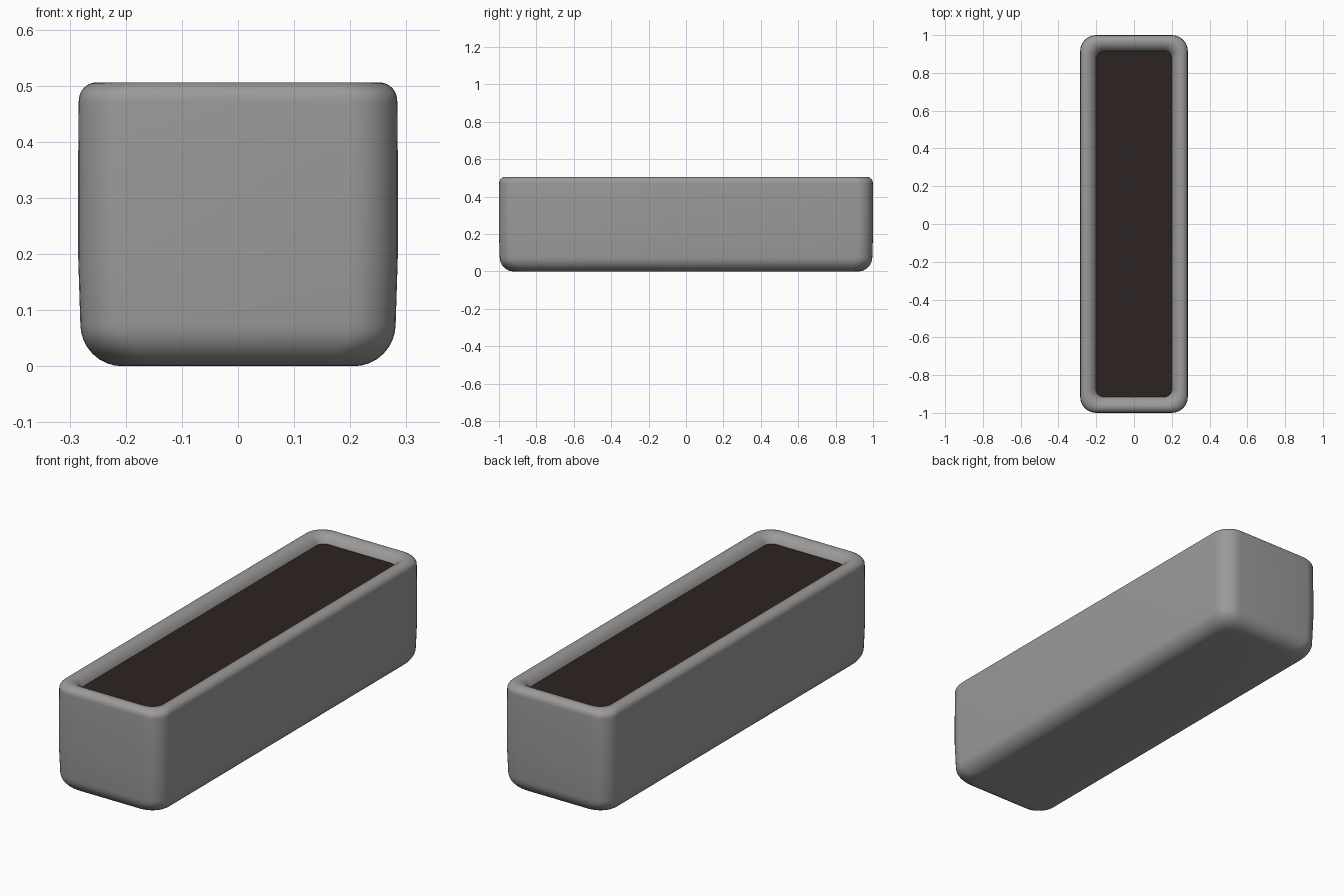
import bpy, bmesh, math

if "Cube" in bpy.data.objects:
    bpy.data.objects.remove(bpy.data.objects["Cube"])

HX, HY = 0.285, 1.0


def material(name, color):
    m = bpy.data.materials.new(name)
    m.diffuse_color = (*color, 1)
    m.use_nodes = True
    m.node_tree.nodes["Principled BSDF"].inputs["Base Color"].default_value = m.diffuse_color
    return m


def rounded_ring(bm, inset, z, radius, seg=8):
    """Rounded rectangle loop of vertices, inset from the outer size."""
    hx, hy = HX - inset, HY - inset
    r = max(radius, 0.015)
    ring = []
    for k, (sx, sy) in enumerate([(1, 1), (-1, 1), (-1, -1), (1, -1)]):
        for i in range(seg + 1):
            a = math.pi / 2 * (k + i / seg)
            ring.append(bm.verts.new((sx * (hx - r) + r * math.cos(a),
                                      sy * (hy - r) + r * math.sin(a), z)))
    return ring


def loft(name, profile, mat, cap_start):
    """Skin rounded rectangles along an (inset, z, corner radius) profile."""
    bm = bmesh.new()
    rings = [rounded_ring(bm, *p) for p in profile]
    n = len(rings[0])
    for a, b in zip(rings, rings[1:]):
        for i in range(n):
            j = (i + 1) % n
            bm.faces.new((a[i], a[j], b[j], b[i]))
    if cap_start:
        bm.faces.new(rings[0][::-1])
    bm.faces.new(rings[-1])
    bmesh.ops.recalc_face_normals(bm, faces=bm.faces)
    me = bpy.data.meshes.new(name)
    bm.to_mesh(me)
    bm.free()
    ob = bpy.data.objects.new(name, me)
    bpy.context.collection.objects.link(ob)
    me.materials.append(mat)
    bpy.context.view_layer.objects.active = ob
    ob.select_set(True)
    bpy.ops.object.shade_smooth_by_angle(angle=math.radians(40))
    ob.select_set(False)
    return ob


stone = material("grey stone", (0.33, 0.325, 0.315))
soil = material("dark soil", (0.027, 0.016, 0.016))

# Trough: soft bottom edge, straight walls, rolled rim, shallow recess
profile = []
rb = 0.075
for i in range(9):
    a = math.pi / 2 * i / 8
    profile.append((0.004 + rb * (1 - math.sin(a)), rb * (1 - math.cos(a)), 0.085))
profile += [(0.0, 0.2, 0.085), (0.0, 0.35, 0.085), (0.001, 0.47, 0.085)]
rt = 0.033
for i in range(1, 9):
    a = math.pi / 2 * i / 8
    profile.append((0.001 + rt * (1 - math.cos(a)), 0.473 + rt * math.sin(a), 0.085))
profile += [(0.047, 0.504, 0.07), (0.06, 0.498, 0.06), (0.072, 0.488, 0.05),
            (0.082, 0.474, 0.04), (0.09, 0.455, 0.035), (0.095, 0.43, 0.03)]
loft("planter_trough", profile, stone, True)

# Soil bed filling the recess just under the rim
loft("soil_bed", [(0.092, 0.435, 0.03), (0.085, 0.468, 0.03)], soil, False)
